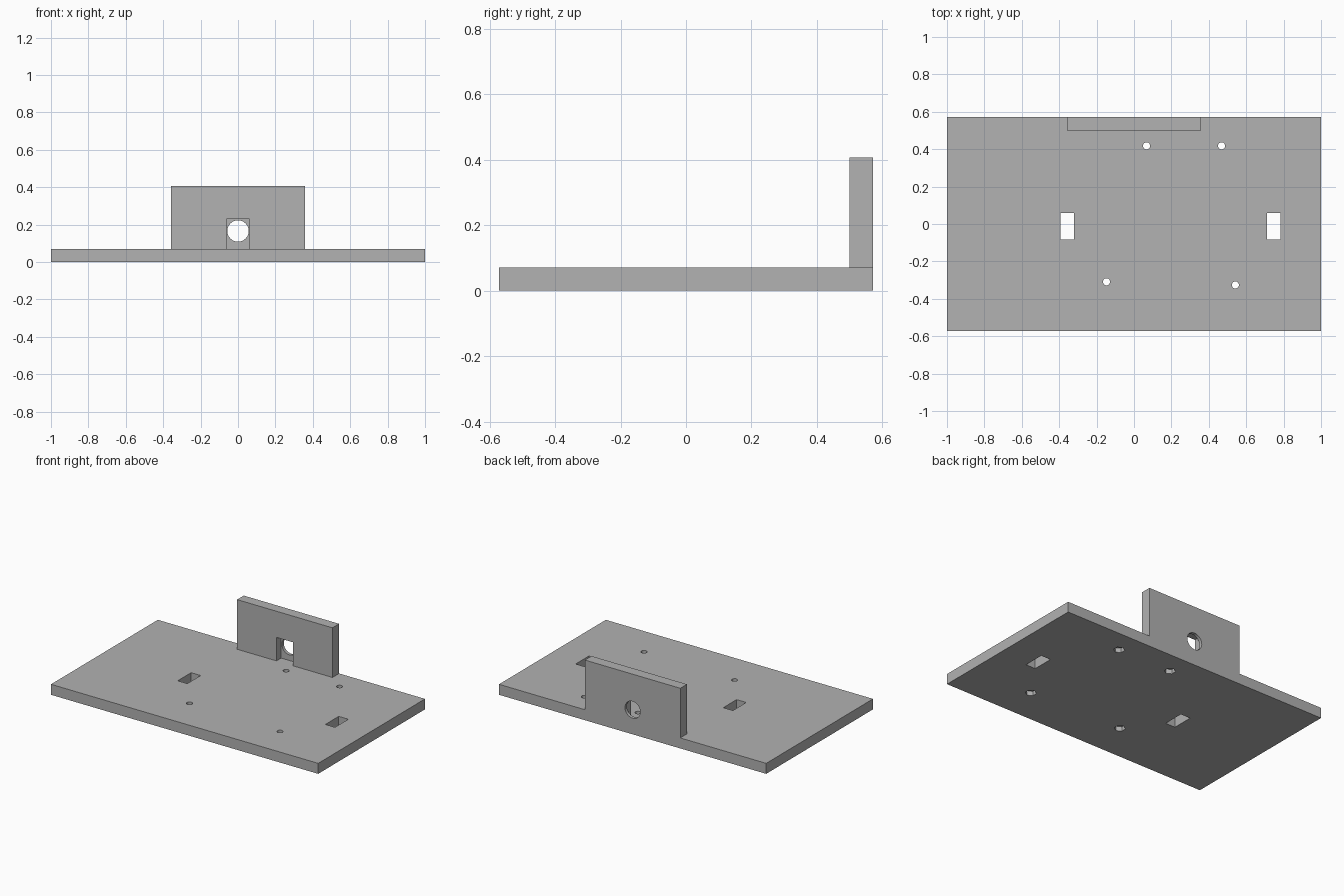
import bpy
from math import pi

default = bpy.data.objects.get("Cube")
if default:
    bpy.data.objects.remove(default, do_unlink=True)

grey = bpy.data.materials.new("mid grey")
grey.use_nodes = True
colour = (0.445, 0.445, 0.445, 1)
grey.diffuse_color = colour
grey.node_tree.nodes["Principled BSDF"].inputs["Base Color"].default_value = colour

HALF_DEPTH = 0.571
THICK = 0.071


def box(name, x, y, z):
    """Box from (low, high) ranges on each axis."""
    ranges = (x, y, z)
    bpy.ops.mesh.primitive_cube_add(size=1, location=[sum(r) / 2 for r in ranges])
    ob = bpy.context.object
    ob.name = name
    ob.scale = [r[1] - r[0] for r in ranges]
    bpy.ops.object.transform_apply(location=True, rotation=False, scale=True)
    ob.data.materials.append(grey)
    return ob


def cylinder(name, radius, depth, location, sides=32, rotation=(0, 0, 0)):
    bpy.ops.mesh.primitive_cylinder_add(vertices=sides, radius=radius, depth=depth,
                                        location=location, rotation=rotation)
    ob = bpy.context.object
    ob.name = name
    ob.data.materials.append(grey)
    return ob


def combine(target, tool, operation):
    """Apply a boolean and discard the tool object."""
    tool.hide_render = True
    mod = target.modifiers.new(tool.name, "BOOLEAN")
    mod.operation = operation
    mod.solver = "EXACT"
    mod.object = tool
    bpy.context.view_layer.objects.active = target
    bpy.ops.object.modifier_apply(modifier=mod.name)
    bpy.data.objects.remove(tool, do_unlink=True)


# Base plate with the upright bracket flush to its back edge
plate = box("base_plate_with_bracket", (-1, 1), (-HALF_DEPTH, HALF_DEPTH), (0, THICK))
bracket = box("bracket", (-0.357, 0.357), (0.5, HALF_DEPTH), (0.03, 0.407))
combine(plate, bracket, "UNION")

# Recess in the bracket front, then a round hole through the rest
recess = box("recess", (-0.0625, 0.0625), (0.45, 0.55), (THICK, 0.23))
combine(plate, recess, "DIFFERENCE")
port = cylinder("port", 0.057, 0.3, (0, 0.535, 0.166), 48, (pi / 2, 0, 0))
combine(plate, port, "DIFFERENCE")

# Rectangular strap slots
for x in (-0.357, 0.748):
    slot = box("strap_slot", (x - 0.036, x + 0.036), (-0.083, 0.06), (-0.1, 0.2))
    combine(plate, slot, "DIFFERENCE")

# Screw holes with hexagonal nut pockets underneath
for x, y in ((0.067, 0.418), (0.468, 0.418), (-0.147, -0.309), (0.542, -0.326)):
    combine(plate, cylinder("screw_hole", 0.019, 0.4, (x, y, 0)), "DIFFERENCE")
    combine(plate, cylinder("nut_pocket", 0.035, 0.06, (x, y, 0), 6), "DIFFERENCE")

# Smooth the round holes, keep the edges crisp
bpy.ops.object.select_all(action="DESELECT")
plate.select_set(True)
bpy.context.view_layer.objects.active = plate
bpy.ops.object.shade_smooth_by_angle(angle=pi / 6)
